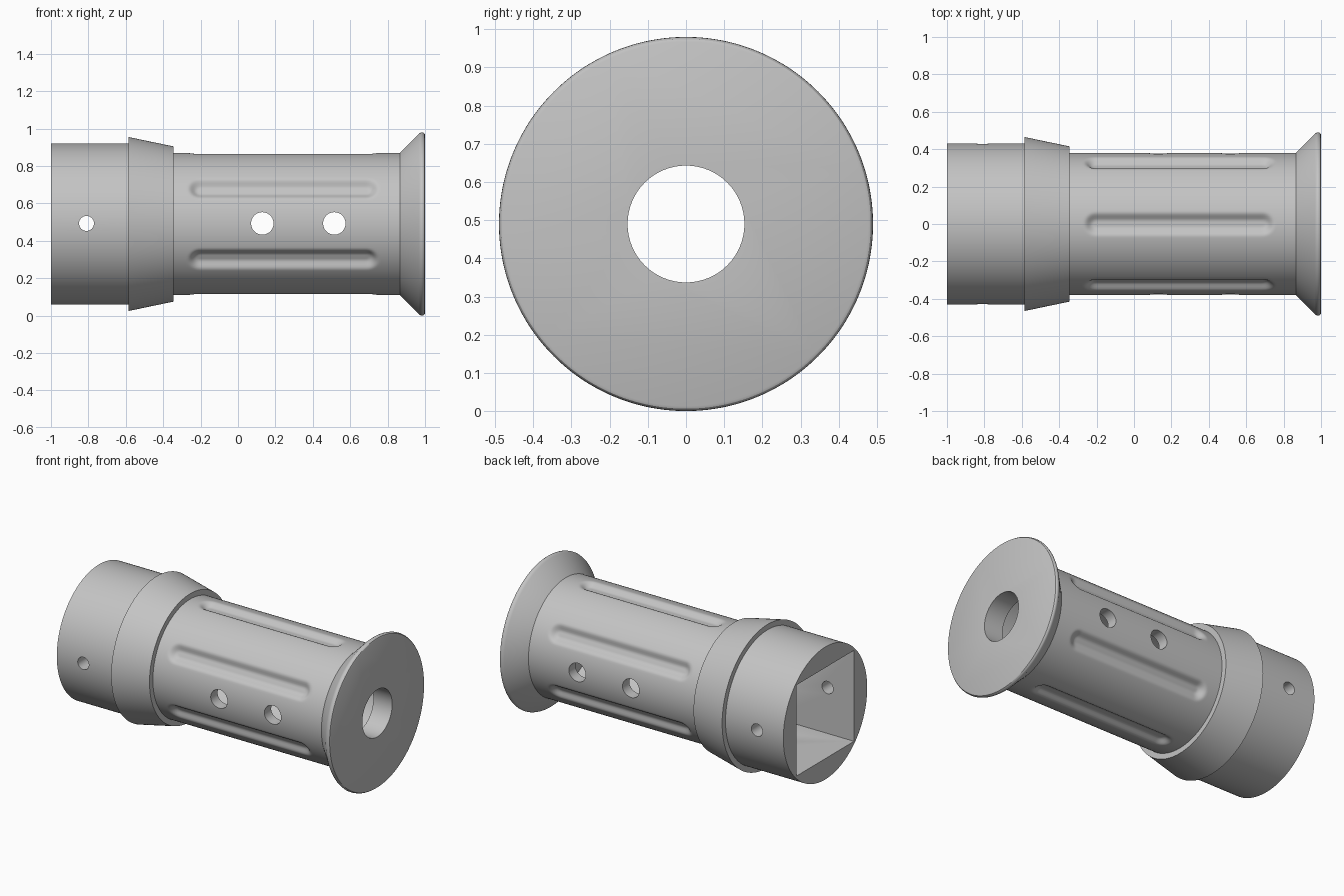
import bpy, bmesh, math
from mathutils import Matrix

cube = bpy.data.objects.get("Cube")
if cube:
    bpy.data.objects.remove(cube, do_unlink=True)

AXIS_Z = 0.49       # height of the tube axis
SEGMENTS = 240
BODY_START, BODY_END, BODY_R = -0.345, 0.865, 0.38

grey = bpy.data.materials.new("plain_grey")
grey.use_nodes = True
grey.diffuse_color = (0.55, 0.55, 0.55, 1)
grey.node_tree.nodes["Principled BSDF"].inputs["Base Color"].default_value = grey.diffuse_color


def make_object(name, bm):
    bmesh.ops.recalc_face_normals(bm, faces=bm.faces[:])
    mesh = bpy.data.meshes.new(name)
    bm.to_mesh(mesh)
    bm.free()
    mesh.materials.append(grey)
    obj = bpy.data.objects.new(name, mesh)
    bpy.context.collection.objects.link(obj)
    return obj


def groove_depth(x, angle):
    """Soft, round-ended grooves, six around the body."""
    step = math.pi / 3
    off = abs(angle - step * round(angle / step)) * BODY_R
    dist = math.hypot(max(abs(x - 0.2425) - 0.445, 0), off)
    t = min(max((0.066 - dist) / 0.05, 0), 1)
    return 0.028 * t * t * (3 - 2 * t)


# Outer profile: sleeve, tapered collar, grooved body, flared flange
rows = 110
profile = [(-1, 0.43), (-0.585, 0.43), (-0.585, 0.465), (BODY_START, 0.415)]
profile += [(BODY_START + (BODY_END - BODY_START) * i / rows, BODY_R) for i in range(rows + 1)]
profile += [(0.967, 0.482), (0.974, 0.487), (0.982, 0.49), (0.99, 0.489), (0.997, 0.484), (1, 0.477)]

bm = bmesh.new()
rings = []
for x, r in profile:
    ring = []
    for i in range(SEGMENTS):
        a = 2 * math.pi * i / SEGMENTS
        radius = r - groove_depth(x, a) if r == BODY_R else r
        ring.append(bm.verts.new((x, radius * math.sin(a), AXIS_Z + radius * math.cos(a))))
    rings.append(ring)
for low, high in zip(rings, rings[1:]):
    for i in range(SEGMENTS):
        j = (i + 1) % SEGMENTS
        bm.faces.new((low[i], low[j], high[j], high[i]))
bm.faces.new(rings[0])
bm.faces.new(rings[-1])
tube = make_object("flanged_tube", bm)


# Cutters
def rod(name, radius, length, centre, axis, sides=96):
    bm = bmesh.new()
    turn = Matrix.Rotation(math.pi / 2, 4, "Y" if axis == "x" else "X")
    bmesh.ops.create_cone(bm, cap_ends=True, segments=sides, radius1=radius, radius2=radius,
                          depth=length, matrix=Matrix.Translation(centre) @ turn)
    return make_object(name, bm)


def rod_between(name, radius, x0, x1):
    return rod(name, radius, x1 - x0, ((x0 + x1) / 2, 0, AXIS_Z), "x")


bm = bmesh.new()
bmesh.ops.create_cube(bm, size=1, matrix=Matrix.Translation((-0.8, 0, AXIS_Z))
                      @ Matrix.Diagonal((0.8, 0.59, 0.59, 1)))
cutters = [make_object("square_socket_cutter", bm),
           rod_between("bore_cutter", 0.31, -0.45, BODY_END),
           rod_between("end_hole_cutter", 0.153, 0.7, 1.1)]
for x, r in ((-0.81, 0.04), (0.13, 0.06), (0.515, 0.06)):
    cutters.append(rod("cross_hole_cutter", r, 1.4, (x, 0, AXIS_Z + 0.003), "y", 64))

bpy.context.view_layer.objects.active = tube
for cutter in cutters:
    cutter.hide_render = True
    mod = tube.modifiers.new(cutter.name, "BOOLEAN")
    mod.operation = "DIFFERENCE"
    mod.solver = "EXACT"
    mod.object = cutter
    bpy.ops.object.modifier_apply(modifier=mod.name)
    bpy.data.objects.remove(cutter, do_unlink=True)

# Smooth shading with crisp machined edges
for obj in bpy.context.selected_objects:
    obj.select_set(False)
tube.select_set(True)
bpy.ops.object.shade_smooth_by_angle(angle=math.radians(30))
